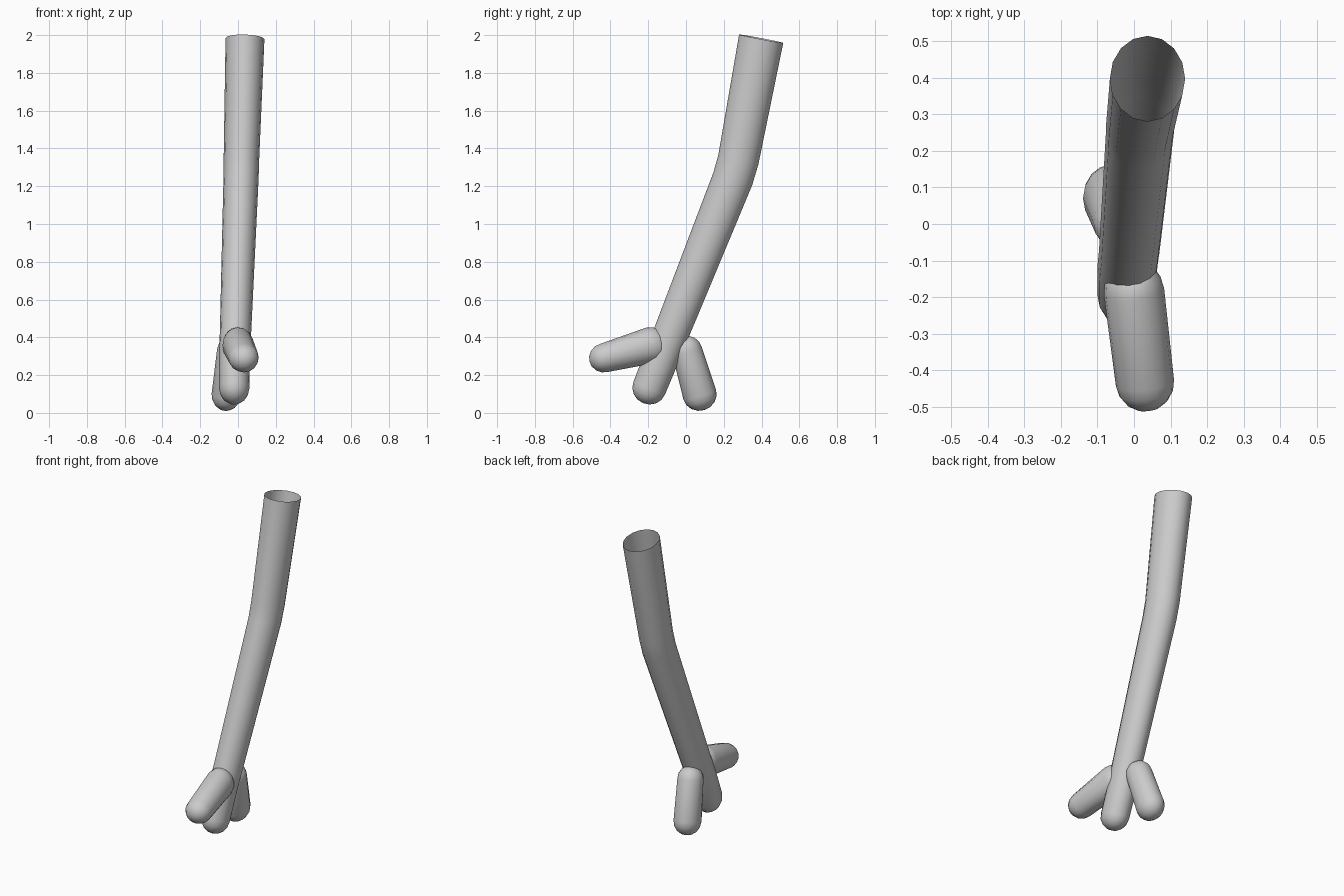
import bpy, bmesh, math
from mathutils import Vector

if "Cube" in bpy.data.objects:
    bpy.data.objects.remove(bpy.data.objects["Cube"])

SIDES = 16
grey = bpy.data.materials.new("light grey")
grey.diffuse_color = (0.6, 0.6, 0.6, 1)
grey.use_nodes = True
grey.node_tree.nodes["Principled BSDF"].inputs["Base Color"].default_value = grey.diffuse_color


def dome(center, axis, rx, ry, steps=4):
    """Shrinking rings from the rim outwards along axis, without the pole."""
    h = (rx + ry) / 2
    return [(center + axis * h * math.sin(a), rx * math.cos(a), ry * math.cos(a))
            for a in (math.pi / 2 * i / steps for i in range(1, steps))]


def limb(name, path, round_start=False):
    """Loft elliptical rings (center, rx, ry) along a path; the far end is rounded."""
    path = [(Vector(c), rx, ry) for c, rx, ry in path]
    first = (path[1][0] - path[0][0]).normalized()
    last = (path[-1][0] - path[-2][0]).normalized()
    rings = [(c, rx, ry,
              ((path[min(i + 1, len(path) - 1)][0] - c).normalized()
               + (c - path[max(i - 1, 0)][0]).normalized()).normalized())
             for i, (c, rx, ry) in enumerate(path)]
    end_pole = path[-1][0] + last * (path[-1][1] + path[-1][2]) / 2
    start_pole = path[0][0] - first * (path[0][1] + path[0][2]) / 2
    rings += [(*r, last) for r in dome(path[-1][0], last, *path[-1][1:])]
    if round_start:
        rings = [(*r, first) for r in dome(path[0][0], -first, *path[0][1:])][::-1] + rings

    bm = bmesh.new()
    loops = []
    for c, rx, ry, t in rings:
        side = (Vector((1, 0, 0)) - t * t.x).normalized()
        up = t.cross(side)
        loops.append([bm.verts.new(c + side * rx * math.cos(a) + up * ry * math.sin(a))
                      for a in (2 * math.pi * k / SIDES for k in range(SIDES))])
    for a, b in zip(loops, loops[1:]):
        for k in range(SIDES):
            n = (k + 1) % SIDES
            bm.faces.new((a[k], a[n], b[n], b[k]))
    caps = [(loops[-1], end_pole)] + ([(loops[0][::-1], start_pole)] if round_start else [])
    for loop, p in caps:
        pole = bm.verts.new(p)
        for k in range(SIDES):
            bm.faces.new((loop[k], loop[(k + 1) % SIDES], pole))
    for f in bm.faces:
        f.smooth = True
    me = bpy.data.meshes.new(name)
    bm.to_mesh(me)
    bm.free()
    me.materials.append(grey)
    bpy.context.collection.objects.link(bpy.data.objects.new(name, me))


# Leg, open at the top, bent once and running into the middle toe
limb("leg_with_middle_toe", [
    ((0.037, 0.398, 1.981), 0.103, 0.119),
    ((0.018, 0.277, 1.34), 0.094, 0.109),
    ((0.016, 0.248, 1.24), 0.093, 0.108),
    ((-0.013, -0.075, 0.43), 0.083, 0.094),
    ((-0.018, -0.115, 0.33), 0.082, 0.094),
    ((-0.02, -0.195, 0.13), 0.08, 0.09)])

# Front toe, reaching forward
limb("front_toe", [
    ((0.0, -0.185, 0.358), 0.083, 0.097),
    ((0.03, -0.435, 0.291), 0.08, 0.077)], round_start=True)

# Back toe, pointing down and backward
limb("back_toe", [
    ((-0.035, 0.005, 0.33), 0.076, 0.08),
    ((-0.062, 0.073, 0.095), 0.078, 0.09)], round_start=True)
